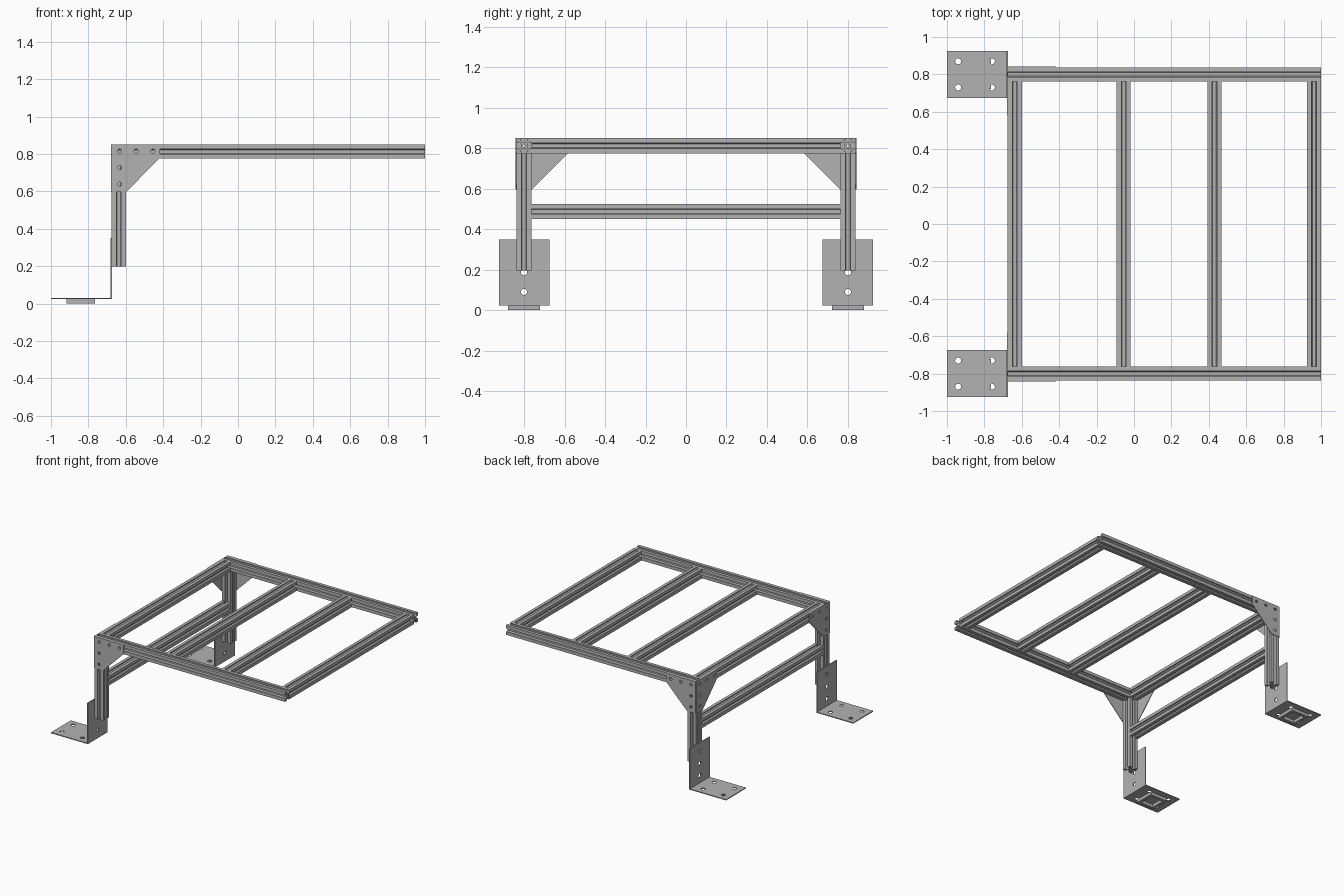
import bpy, bmesh, math

cube = bpy.data.objects.get("Cube")
if cube:
    bpy.data.objects.remove(cube, do_unlink=True)

grey = bpy.data.materials.new("aluminium grey")
grey.use_nodes = True
COLOR = (0.45, 0.45, 0.45, 1)
grey.diffuse_color = COLOR
grey.node_tree.nodes["Principled BSDF"].inputs["Base Color"].default_value = COLOR


def circle(u, v, r=0.015, n=20):
    return [(u + r * math.cos(i * math.tau / n), v + r * math.sin(i * math.tau / n)) for i in range(n)]


def rect(u0, u1, v0, v1):
    return [(u0, v0), (u1, v0), (u1, v1), (u0, v1)]


def prism(name, outlines, axis, start, end):
    """Fill outlines (inner ones become holes) and extrude along a world axis.
    Outline pairs are (y,z) for axis x, (x,z) for axis y, (x,y) for axis z."""
    curve = bpy.data.curves.new(name, "CURVE")
    curve.dimensions, curve.fill_mode = "2D", "BOTH"
    curve.extrude = (end - start) / 2
    for pts in outlines:
        spline = curve.splines.new("POLY")
        spline.points.add(len(pts) - 1)
        for p, (u, v) in zip(spline.points, pts):
            p.co = (u, v, 0, 1)
        spline.use_cyclic_u = True
    temp = bpy.data.objects.new(name + "_outline", curve)
    bpy.context.collection.objects.link(temp)
    graph = bpy.context.evaluated_depsgraph_get()
    mesh = bpy.data.meshes.new_from_object(temp.evaluated_get(graph))
    bpy.data.objects.remove(temp, do_unlink=True)
    bpy.data.curves.remove(curve)
    # Turn the filled shape onto the wanted axis and weld it
    bm = bmesh.new()
    bm.from_mesh(mesh)
    mid = (start + end) / 2
    for vert in bm.verts:
        u, v, w = vert.co.x, vert.co.y, vert.co.z + mid
        vert.co = {"x": (w, u, v), "y": (u, w, v), "z": (u, v, w)}[axis]
    bmesh.ops.remove_doubles(bm, verts=bm.verts, dist=1e-5)
    bmesh.ops.recalc_face_normals(bm, faces=bm.faces)
    for f in bm.faces:
        f.smooth = False
    bm.to_mesh(mesh)
    bm.free()
    mesh.name = name
    mesh.materials.clear()
    mesh.materials.append(grey)
    obj = bpy.data.objects.new(name, mesh)
    bpy.context.collection.objects.link(obj)
    return obj


H = 0.0375                    # half width of the slotted bars
SIDE_Y, POST_X, TOP_Z = 0.8, -0.6375, 0.8125


def bar(name, u, v, axis, start, end):
    """Slotted bar: one side of the section, turned four times, with a bore."""
    side = [(H, -H), (H, -0.013), (0.03, -0.013), (0.03, -0.021), (0.016, -0.009),
            (0.016, 0.009), (0.03, 0.021), (0.03, 0.013), (H, 0.013)]
    section = []
    for _ in range(4):
        section += side
        side = [(-b, a) for a, b in side]
    section = [(u + a, v + b) for a, b in section]
    prism(name, [section, circle(u, v, 0.006, 10)], axis, start, end)


# Cross bars of the top frame and the lower brace
inner = SIDE_Y - H
for name, x in (("back", POST_X), ("middle_back", -0.055), ("middle_front", 0.43), ("end", 0.9625)):
    bar(name + "_cross_bar", x, TOP_Z, "y", -inner, inner)
bar("lower_cross_bar", POST_X, 0.4875, "y", -inner, inner)

for label, s in (("left", 1), ("right", -1)):
    y = s * SIDE_Y
    # Long rail and upright post
    bar(label + "_rail", y, TOP_Z, "x", POST_X - H, 1.0)
    bar(label + "_post", POST_X, y, "z", 0.197, TOP_Z - H)

    # Corner gussets, given as distance from the outer corner and height
    shape = [(0, 0.85), (0.257, 0.85), (0.257, 0.778), (0.077, 0.597), (0, 0.597)]
    holes = [circle(d, z, 0.011) for d, z in
             ((0.042, 0.815), (0.13, 0.815), (0.22, 0.815), (0.042, 0.727), (0.042, 0.639))]
    on_side = [[(POST_X - H + d, z) for d, z in loop] for loop in [shape] + holes]
    on_back = [[(s * (SIDE_Y + H - d), z) for d, z in loop] for loop in [shape] + holes]
    face = s * (SIDE_Y + H)
    prism(label + "_side_gusset", on_side, "y", min(face, face + s * 0.005), max(face, face + s * 0.005))
    prism(label + "_back_gusset", on_back, "x", POST_X - H - 0.005, POST_X - H)

    # Angled foot: upright plate, floor plate and the hollow pad below it
    back = POST_X - H
    prism(label + "_foot_upright",
          [rect(y - 0.125, y + 0.125, 0.024, 0.35)] + [circle(y, z) for z in (0.09, 0.187, 0.284)],
          "x", back - 0.007, back)
    prism(label + "_foot_plate",
          [rect(-1.0, back - 0.007, y - 0.125, y + 0.125)] +
          [circle(x, y + dy, 0.016) for x in (-0.94, -0.76) for dy in (-0.07, 0.07)],
          "z", 0.024, 0.031)
    prism(label + "_foot_pad",
          [rect(-0.918, -0.764, y - 0.079, y + 0.079), rect(-0.895, -0.787, y - 0.056, y + 0.056)],
          "z", 0.0, 0.024)
